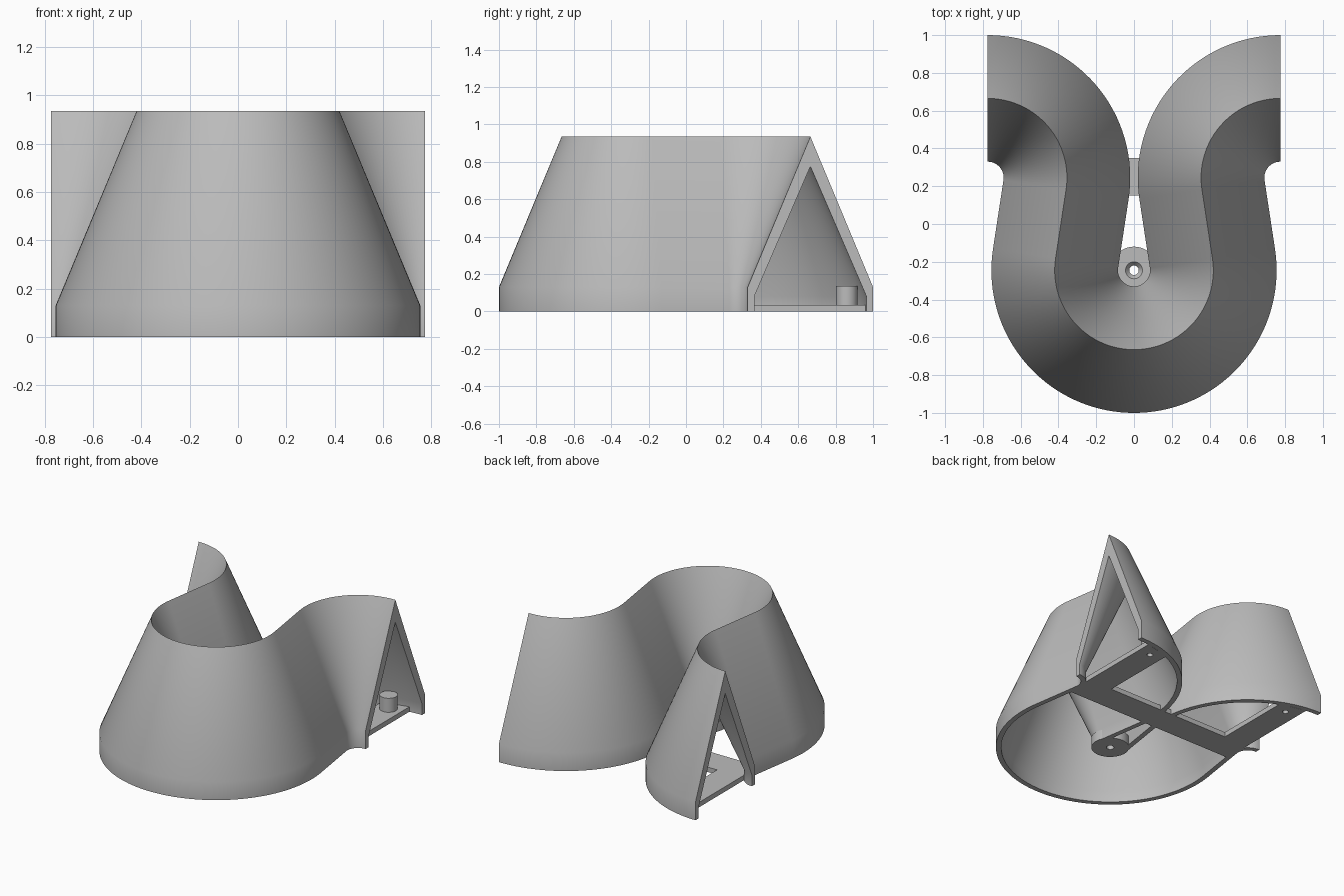
import bpy, bmesh, math
from mathutils import Vector

cube = bpy.data.objects.get("Cube")
if cube:
    bpy.data.objects.remove(cube)

# One plain grey material
grey = bpy.data.materials.new("plain_grey")
grey.use_nodes = True
GREY = (0.5, 0.5, 0.5, 1)
grey.diffuse_color = GREY
grey.node_tree.nodes["Principled BSDF"].inputs["Base Color"].default_value = GREY


def finish(bm, name, smooth=True):
    bmesh.ops.recalc_face_normals(bm, faces=bm.faces[:])
    mesh = bpy.data.meshes.new(name)
    bm.to_mesh(mesh)
    bm.free()
    mesh.materials.append(grey)
    if smooth:
        mesh.shade_smooth()
        mesh.set_sharp_from_angle(angle=math.radians(30))
    obj = bpy.data.objects.new(name, mesh)
    bpy.context.scene.collection.objects.link(obj)
    return obj


def loft(rings, closed):
    """Skin a list of equal point rings; cap both ends if not closed."""
    bm = bmesh.new()
    rows = [[bm.verts.new(p) for p in ring] for ring in rings]
    n = len(rows[0])
    pairs = list(zip(rows, rows[1:]))
    if closed:
        pairs.append((rows[-1], rows[0]))
    for a, b in pairs:
        for i in range(n):
            j = (i + 1) % n
            bm.faces.new((a[i], a[j], b[j], b[i]))
    if not closed:
        bm.faces.new(rows[0])
        bm.faces.new(rows[-1])
    return bm


def lathe(name, profile, x, y, steps=48):
    """Revolve a closed (radius, z) profile about a vertical axis."""
    rings = []
    for s in range(steps):
        a = math.tau * s / steps
        rings.append([(x + r * math.cos(a), y + r * math.sin(a), z) for r, z in profile])
    return finish(loft(rings, True), name)


# Serpentine ridge line: three arcs joined by their common tangents
R, CX, CY = 0.42, 0.775, 0.245
span = math.hypot(CX, 2 * CY)
tilt = math.acos(2 * R / span) - math.atan2(2 * CY, CX)


def arc(cx, cy, start, end, steps, side):
    stations = []
    for s in range(steps + 1):
        a = start + (end - start) * s / steps
        out = Vector((math.cos(a), math.sin(a), 0))
        stations.append((Vector((cx, cy, 0)) + R * out, out * side))
    return stations


path = arc(-CX, CY, math.pi / 2, tilt, 32, 1)
path += arc(0, -CY, math.pi + tilt, math.tau - tilt, 72, -1)
path += arc(CX, CY, math.pi - tilt, math.pi / 2, 32, 1)

# Hollow tent-shaped wall swept along the ridge line
half = [(0.335, 0.13), (0.335, 0), (0.30, 0), (0.30, 0.08)]
section = [(0, 0.935)] + half + [(0, 0.775)] + [(-w, z) for w, z in reversed(half)]
rings = [[p + side * w + Vector((0, 0, z)) for w, z in section] for p, side in path]
finish(loft(rings, False), "serpentine_wall")

# Flat U-shaped tie frame under the two open ends
arm = [(0.68, 0.15), (0.68, 0.96), (0.49, 0.915), (0.49, 0.35)]
outline = arm + [(-x, y) for x, y in reversed(arm)]
frame = finish(loft([[(x, y, z) for x, y in outline] for z in (0, 0.035)], False),
               "tie_frame", smooth=False)

# Screw holes through the frame arms
PEG_X, PEG_Y = 0.585, 0.86
cutters = []
for side in (-1, 1):
    circle = [(side * PEG_X + 0.02 * math.cos(math.tau * i / 24),
               PEG_Y + 0.02 * math.sin(math.tau * i / 24)) for i in range(24)]
    cutter = finish(loft([[(x, y, z) for x, y in circle] for z in (-0.1, 0.1)], False),
                    "hole_cutter", smooth=False)
    cutter.hide_render = True
    mod = frame.modifiers.new("hole", 'BOOLEAN')
    mod.operation = 'DIFFERENCE'
    mod.solver = 'EXACT'
    mod.object = cutter
    cutters.append(cutter)
bpy.context.view_layer.update()
evaluated = frame.evaluated_get(bpy.context.evaluated_depsgraph_get())
cut_mesh = bpy.data.meshes.new_from_object(evaluated)
frame.modifiers.clear()
frame.data = cut_mesh
for cutter in cutters:
    bpy.data.objects.remove(cutter)

# Locating peg on the left arm, with a narrow bore from below
lathe("locating_peg", [(0.02, 0.03), (0.058, 0.03), (0.058, 0.135), (0.001, 0.135),
                       (0.001, 0.1), (0.02, 0.1)], PEG_X, PEG_Y)

# Countersunk hub disc at the centre of the front bend
lathe("hub_disc", [(0.025, 0), (0.125, 0), (0.125, 0.07), (0.045, 0.07), (0.025, 0.045)], 0, -CY)
